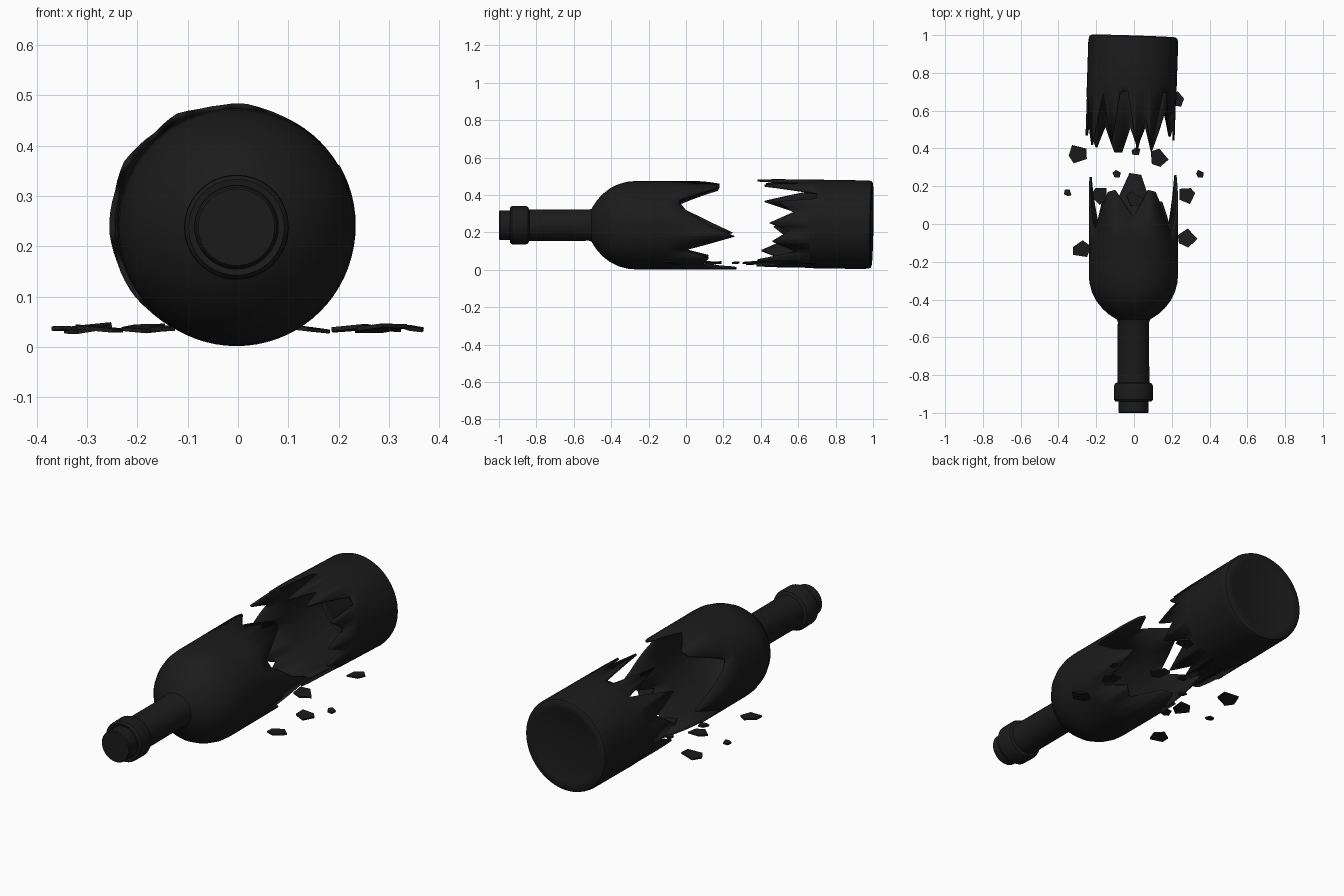
import bpy, bmesh, math, random
from mathutils import Matrix, Euler

if "Cube" in bpy.data.objects:
    bpy.data.objects.remove(bpy.data.objects["Cube"])

random.seed(4)
STEP = 5                      # degrees per column
R = 0.236                     # body radius
CZ = 0.238                    # height of the bottle axis

glass = bpy.data.materials.new("dark_glass")
glass.diffuse_color = (0.011, 0.011, 0.011, 1)
glass.use_nodes = True
glass.node_tree.nodes["Principled BSDF"].inputs["Base Color"].default_value = glass.diffuse_color


def finish(name, bm, thickness=0):
    bmesh.ops.remove_doubles(bm, verts=bm.verts, dist=1e-5)
    me = bpy.data.meshes.new(name)
    bm.to_mesh(me)
    bm.free()
    ob = bpy.data.objects.new(name, me)
    bpy.context.collection.objects.link(ob)
    me.materials.append(glass)
    if thickness:
        m = ob.modifiers.new("wall", 'SOLIDIFY')
        m.thickness = thickness
        m.offset = -1
    bpy.ops.object.select_all(action='DESELECT')
    ob.select_set(True)
    bpy.context.view_layer.objects.active = ob
    bpy.ops.object.shade_smooth_by_angle(angle=math.radians(35))
    return ob


def jag(points):
    """Broken edge: y as a function of the angle (0 = +x, 90 = top)."""
    pts = sorted(points)
    pts = [(pts[-1][0] - 360, pts[-1][1])] + pts + [(pts[0][0] + 360, pts[0][1])]

    def f(a):
        for (a0, y0), (a1, y1) in zip(pts, pts[1:]):
            if a0 <= a <= a1:
                return y0 + (y1 - y0) * (a - a0) / (a1 - a0)
    return f


def lathe(rings, start=0, end=360):
    """Turn (y, radius) rings about the y axis; y may be a broken-edge function."""
    bm = bmesh.new()
    cols = []
    for a in range(start, end + 1, STEP):
        t = math.radians(a)
        cols.append([bm.verts.new((r * math.cos(t), y(a % 360) if callable(y) else y,
                                   r * math.sin(t))) for y, r in rings])
    for c, d in zip(cols, cols[1:]):
        for j in range(len(rings) - 1):
            bm.faces.new((c[j], c[j + 1], d[j + 1], d[j]))
    bmesh.ops.remove_doubles(bm, verts=bm.verts, dist=1e-5)
    bmesh.ops.dissolve_degenerate(bm, edges=bm.edges, dist=1e-6)
    return bm


# neck half: lip, collar, neck, shoulder and broken body
front_edge = jag([(0, 0.12), (25, -0.03), (35, -0.04), (60, 0.17), (70, 0.18), (90, 0.04),
                  (115, 0.18), (125, 0.17), (150, -0.03), (160, 0.0), (190, 0.25),
                  (215, 0.0), (225, 0.12), (240, 0.05), (265, 0.27), (280, 0.26),
                  (295, 0.08), (310, 0.12), (325, -0.01), (345, 0.26)])
neck = lathe([(-0.90, 0.080), (-0.938, 0.083), (-0.94, 0.095), (-0.93, 0.103), (-0.86, 0.104),
              (-0.845, 0.098), (-0.838, 0.084), (-0.52, 0.083), (-0.505, 0.088),
              (-0.495, 0.105), (-0.475, 0.135), (-0.445, 0.167), (-0.405, 0.198),
              (-0.36, 0.220), (-0.31, 0.233), (-0.27, R), (-0.1, R), (front_edge, R)])
finish("bottle_neck_half", neck, 0.012).location = (-0.003, 0, CZ)

# cork
cork = lathe([(-0.78, 0), (-0.78, 0.07), (-0.90, 0.078), (-0.995, 0.080), (-1.0, 0.076), (-1.0, 0)])
bmesh.ops.reverse_faces(cork, faces=cork.faces)
finish("cork", cork).location = (-0.003, 0, CZ)

# base half, slightly skewed; local origin at the centre of the base
back_edge = jag([(0, 0.45), (15, 0.58), (30, 0.50), (35, 0.70), (45, 0.70), (60, 0.42),
                 (70, 0.56), (80, 0.38), (95, 0.70), (105, 0.69), (115, 0.42), (130, 0.69),
                 (150, 0.41), (165, 0.58), (185, 0.46), (200, 0.54), (220, 0.40),
                 (235, 0.52), (250, 0.38), (260, 0.38), (270, 0.51), (280, 0.41),
                 (290, 0.52), (300, 0.39), (320, 0.60), (335, 0.47), (350, 0.56)])
base = lathe([(lambda a: back_edge(a) - 0.995, R), (-0.26, R), (-0.018, R), (-0.006, R - 0.004),
              (0, R - 0.014), (0, 0.19), (-0.004, 0.18), (-0.004, 0)])
parts = [finish("bottle_base_half", base, 0.012)]

# label wrapped round the underside of the base half
label = lathe([(-0.33, R + 0.002), (-0.03, R + 0.002)], -220, 35)
bmesh.ops.delete(label, geom=[f for f in label.faces if f.calc_center_median().z > 0.12], context='FACES')
parts.append(finish("label", label))
for p in parts:
    p.location = (-0.003, 0.995, CZ + 0.003)
    p.rotation_euler = Euler((math.radians(-0.9), 0, math.radians(-1.9)))

# loose shards: x, y, radius
shards = [(0.22, 0.66, .048), (-0.30, 0.37, .055), (0.13, 0.35, .052), (0.01, 0.385, .028),
          (-0.09, 0.265, .024), (0.35, 0.265, .024), (-0.352, 0.165, .023), (-0.185, 0.15, .055),
          (0.28, 0.15, .055), (0.28, -0.075, .055), (-0.28, -0.13, .052), (-0.15, 0.07, .028),
          (0.0, 0.13, .045)]
for i, (x, y, r) in enumerate(shards, 1):
    bm = bmesh.new()
    turn = random.uniform(0, 6.28)
    ring = []
    for k in range(5):
        t = turn + k * math.tau / 5 + random.uniform(-0.25, 0.25)
        s = r * random.uniform(0.8, 1.05)
        ring.append(bm.verts.new((s * math.cos(t), s * math.sin(t), -0.004)))
    face = bm.faces.new(ring)
    ext = bmesh.ops.extrude_face_region(bm, geom=[face])
    bmesh.ops.translate(bm, vec=(0, 0, 0.008),
                        verts=[v for v in ext['geom'] if isinstance(v, bmesh.types.BMVert)])
    bmesh.ops.recalc_face_normals(bm, faces=bm.faces)
    tilt = Euler((random.uniform(-0.12, 0.12), random.uniform(-0.15, 0.15), 0)).to_matrix().to_4x4()
    bmesh.ops.transform(bm, matrix=Matrix.Translation((x, y, 0.037)) @ tilt, verts=bm.verts)
    finish(f"shard_{i}", bm)
